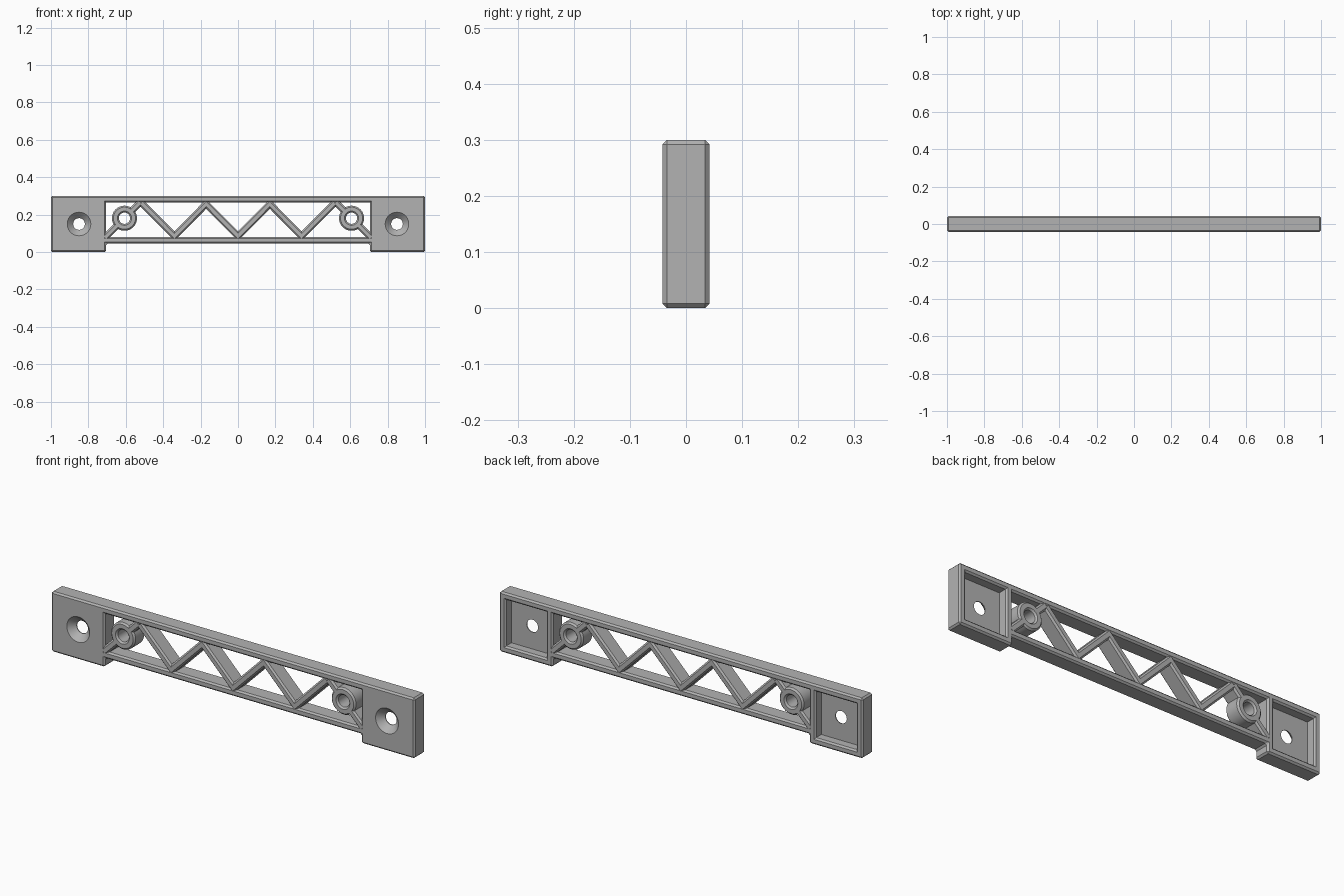
import bpy, bmesh, math
from mathutils import Vector

cube = bpy.data.objects.get("Cube")
if cube:
    bpy.data.objects.remove(cube)

HALF = 0.042      # half depth
CH = 0.008        # chamfer
RIM = 0.035       # rail and rim width
HEIGHT = 0.3
INNER = 0.706     # inner edge of the end blocks
NOTCH = 0.045     # underside of the span

grey = bpy.data.materials.new("grey plastic")
grey.use_nodes = True
grey.diffuse_color = (0.45, 0.45, 0.45, 1)
grey.node_tree.nodes["Principled BSDF"].inputs["Base Color"].default_value = (0.45, 0.45, 0.45, 1)


def activate(obj):
    bpy.ops.object.select_all(action='DESELECT')
    obj.select_set(True)
    bpy.context.view_layer.objects.active = obj


def loft(name, loops, closed=False):
    """Join equal loops of points into a solid, capped or closed on itself."""
    bm = bmesh.new()
    rings = [[bm.verts.new(p) for p in loop] for loop in loops]
    pairs = list(zip(rings, rings[1:]))
    if closed:
        pairs.append((rings[-1], rings[0]))
    else:
        bm.faces.new(rings[0])
        bm.faces.new(rings[-1])
    for a, b in pairs:
        for i in range(len(a)):
            j = (i + 1) % len(a)
            bm.faces.new((a[i], a[j], b[j], b[i]))
    bmesh.ops.recalc_face_normals(bm, faces=bm.faces)
    mesh = bpy.data.meshes.new(name)
    bm.to_mesh(mesh)
    bm.free()
    mesh.materials.append(grey)
    obj = bpy.data.objects.new(name, mesh)
    bpy.context.collection.objects.link(obj)
    return obj


def rect(x0, x1, z0, z1, y, grow=0):
    return [(x0 - grow, y, z0 - grow), (x1 + grow, y, z0 - grow),
            (x1 + grow, y, z1 + grow), (x0 - grow, y, z1 + grow)]


def circle(x, z, r, y, n=48):
    return [(x + r * math.cos(math.tau * i / n), y, z + r * math.sin(math.tau * i / n))
            for i in range(n)]


def chamfer(obj):
    mod = obj.modifiers.new("chamfer", 'BEVEL')
    mod.width = CH
    mod.segments = 1
    mod.limit_method = 'ANGLE'
    activate(obj)
    bpy.ops.object.modifier_apply(modifier=mod.name)


def cut(obj, cutter):
    cutter.hide_render = True
    mod = obj.modifiers.new("cut", 'BOOLEAN')
    mod.operation = 'DIFFERENCE'
    mod.solver = 'EXACT'
    mod.object = cutter
    activate(obj)
    bpy.ops.object.modifier_apply(modifier=mod.name)
    bpy.data.objects.remove(cutter)


def smooth(obj):
    activate(obj)
    bpy.ops.object.shade_smooth_by_angle(angle=math.radians(30))


# Body: outline with two lower end blocks and a raised span
outline = [(-1, 0), (-INNER, 0), (-INNER, NOTCH), (INNER, NOTCH),
           (INNER, 0), (1, 0), (1, HEIGHT), (-1, HEIGHT)]
body = loft("body", [[(x, y, z) for x, z in outline] for y in (-HALF, HALF)])
chamfer(body)

# Window between the rails, flared at both faces
EPS = 0.01
window = (-INNER, INNER, NOTCH + RIM, HEIGHT - RIM)
cut(body, loft("window_cutter", [rect(*window, y, g) for y, g in (
    (-HALF - EPS, CH + EPS), (-HALF + CH, 0), (HALF - CH, 0), (HALF + EPS, CH + EPS))]))

# Back pockets and countersunk screw holes in the end blocks
FLOOR = -0.006
for side in (-1, 1):
    x0, x1 = sorted((side * (INNER + RIM), side * (1 - RIM)))
    cut(body, loft("pocket_cutter", [rect(x0, x1, RIM, HEIGHT - RIM, y, g) for y, g in (
        (FLOOR, 0), (HALF - CH, 0), (HALF + EPS, CH + EPS))]))
    cut(body, loft("screw_hole_cutter", [circle(side * 0.85, 0.15, r, y) for y, r in (
        (-HALF - EPS, 0.063 + EPS), (-HALF + 0.032, 0.031), (HALF, 0.031))]))
smooth(body)


# Diagonal braces
def brace(name, a, b, over_a=0.0, over_b=0.0, half_width=0.018):
    a, b = Vector((a[0], 0, a[1])), Vector((b[0], 0, b[1]))
    d = (b - a).normalized()
    a, b = a - d * over_a, b + d * over_b
    n = Vector((-d.z, 0, d.x))
    w, c = half_width, half_width - CH
    section = [(-c, -HALF), (c, -HALF), (w, CH - HALF), (w, HALF - CH),
               (c, HALF), (-c, HALF), (-w, HALF - CH), (-w, CH - HALF)]
    return loft(name, [[p + n * s + Vector((0, y, 0)) for s, y in section] for p in (a, b)])


LOW, HIGH, STEP = 0.085, 0.257, 0.17
for i in range(-3, 3):
    ends = [(k * STEP, HIGH if k % 2 else LOW) for k in (i, i + 1)]
    brace(f"brace_{i + 4}", *ends, 0.008, 0.008)

# Ring bosses, each held by two short braces on a diagonal from the window corner
BX, BZ = 0.607, 0.181
for side, label in ((1, "left"), (-1, "right")):
    profile = [(0.030, CH - HALF), (0.038, -HALF), (0.059, -HALF), (0.067, CH - HALF),
               (0.067, HALF - CH), (0.059, HALF), (0.038, HALF), (0.030, HALF - CH)]
    smooth(loft(f"{label}_boss", [circle(side * BX, BZ, r, y) for r, y in profile], closed=True))
    q = 0.05 * math.sqrt(0.5)
    brace(f"{label}_boss_lower_brace", (side * (BX + q), BZ - q), (side * INNER, BZ - (INNER - BX)),
          0, 0.008)
    brace(f"{label}_boss_upper_brace", (side * (BX - q), BZ + q),
          (side * (BX - HIGH + BZ), HIGH), 0, 0.012)
